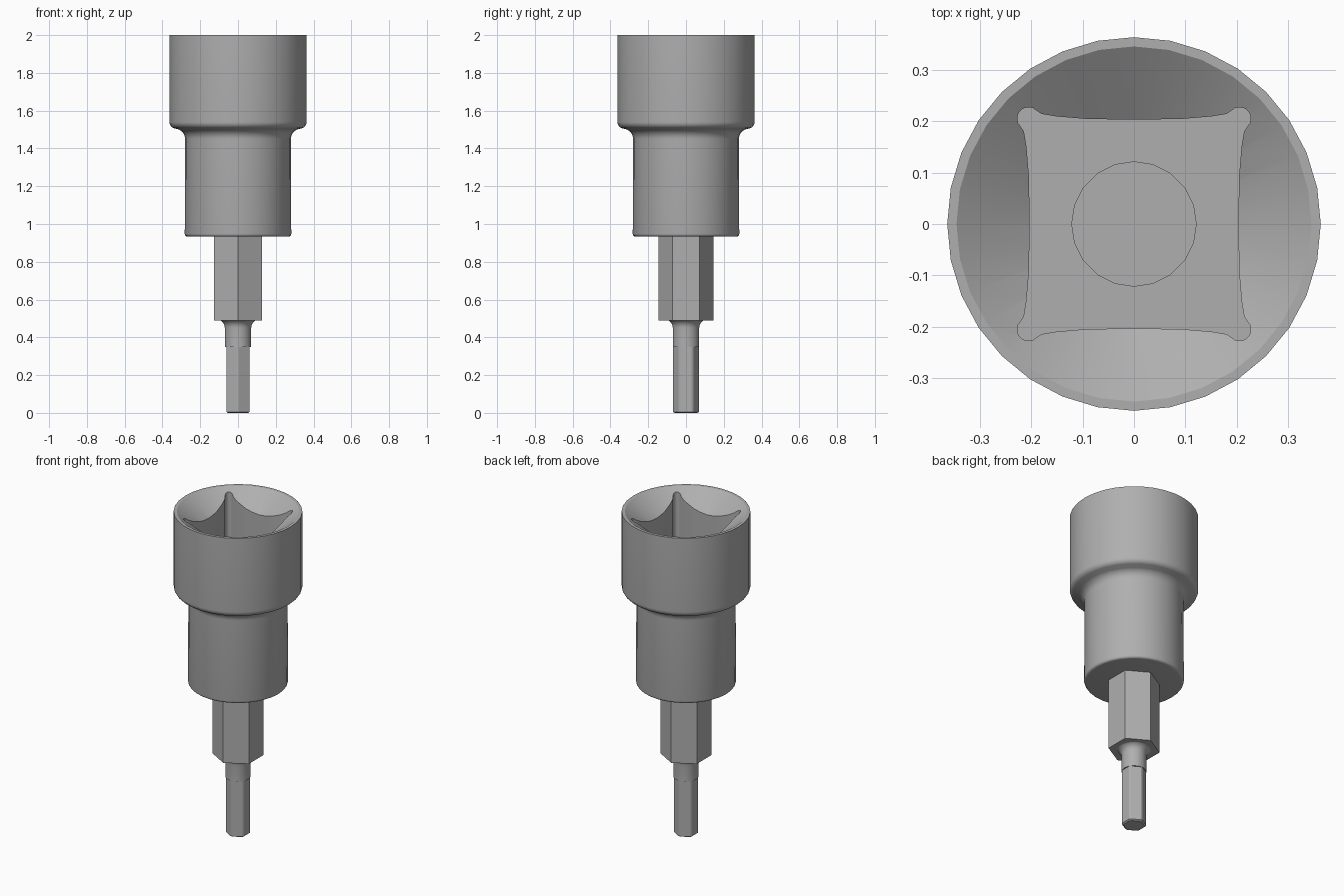
import bpy, bmesh
from math import sin, cos, radians, pi

if "Cube" in bpy.data.objects:
    bpy.data.objects.remove(bpy.data.objects["Cube"])

steel = bpy.data.materials.new("dark_steel")
steel.diffuse_color = (0.43, 0.43, 0.43, 1)
steel.use_nodes = True
steel.node_tree.nodes["Principled BSDF"].inputs["Base Color"].default_value = steel.diffuse_color


def arc(cx, cz, r, a0, a1, n):
    return [(cx + r * cos(radians(a0 + (a1 - a0) * i / n)),
             cz + r * sin(radians(a0 + (a1 - a0) * i / n))) for i in range(n + 1)]


def loft(name, rings):
    """Closed solid skinned through equal-length rings of 3D points."""
    bm = bmesh.new()
    rows = [[bm.verts.new(p) for p in ring] for ring in rings]
    n = len(rows[0])
    for a, b in zip(rows, rows[1:]):
        for i in range(n):
            j = (i + 1) % n
            bm.faces.new((a[i], a[j], b[j], b[i]))
    bm.faces.new(rows[0][::-1])
    bm.faces.new(rows[-1])
    bmesh.ops.recalc_face_normals(bm, faces=bm.faces)
    me = bpy.data.meshes.new(name)
    bm.to_mesh(me)
    bm.free()
    me.materials.append(steel)
    ob = bpy.data.objects.new(name, me)
    bpy.context.collection.objects.link(ob)
    return ob


def lathe(name, profile, sides, turn=0.0):
    return loft(name, [[(r * cos(turn + 2 * pi * i / sides),
                         r * sin(turn + 2 * pi * i / sides), z)
                        for i in range(sides)] for r, z in profile])


def activate(ob):
    bpy.ops.object.select_all(action='DESELECT')
    bpy.context.view_layer.objects.active = ob
    ob.select_set(True)


def cut(target, cutter):
    m = target.modifiers.new("cut", 'BOOLEAN')
    m.operation, m.object, m.solver = 'DIFFERENCE', cutter, 'EXACT'
    activate(target)
    bpy.ops.object.modifier_apply(modifier=m.name)
    bpy.data.objects.remove(cutter)


def smooth(ob, angle=28):
    activate(ob)
    bpy.ops.object.shade_smooth_by_angle(angle=radians(angle))


# stepped socket body with a conical mouth
body = lathe("socket_body",
             arc(0.267, 0.948, 0.015, 270, 360, 4)
             + arc(0.335, 1.45, 0.055, 180, 115, 6)
             + arc(0.328, 1.54, 0.035, 295, 360, 6)
             + [(0.363, 2.0), (0.345, 2.0), (0.10, 1.83)], 32)

# square drive hole with relieved, rounded corners
corner = [(0.203, 0.0), (0.204, 0.09), (0.209, 0.15), (0.214, 0.18)]
corner += arc(0.205, 0.205, 0.022, -25, 115, 8)
corner += [(y, x) for x, y in corner[3:0:-1]]
outline = []
for k in range(4):
    c, s = round(cos(k * pi / 2)), round(sin(k * pi / 2))
    outline += [(x * c - y * s, x * s + y * c) for x, y in corner]
cut(body, loft("drive_hole_cutter",
               [[(x, y, z) for x, y in outline] for z in (1.5, 2.2)]))

# round bore in the floor of the drive hole
cut(body, lathe("bore_cutter", [(0.121, 1.4), (0.121, 1.6)], 20))
smooth(body)

# large hex shank, points towards front and back
lathe("hex_shank", [(0.1455, 0.49), (0.1455, 0.95)], 6, pi / 2)

# round neck flaring into the shank
neck = lathe("neck", [(0.07, 0.35)] + arc(0.115, 0.45, 0.045, 180, 95, 6)
             + [(0.111, 0.51)], 32)
smooth(neck)

# small hex driver tip: rounded-off corners and a round chamfered end
angles = [radians(60 * k + a) for k in range(6) for a in (-26, 26, 30)]
tip = [(0.060, 0.0), (0.069, 0.006), (0.069, 0.36)]
loft("hex_tip", [[(r * cos(a), r * sin(a), z) for a in angles] for r, z in tip])
